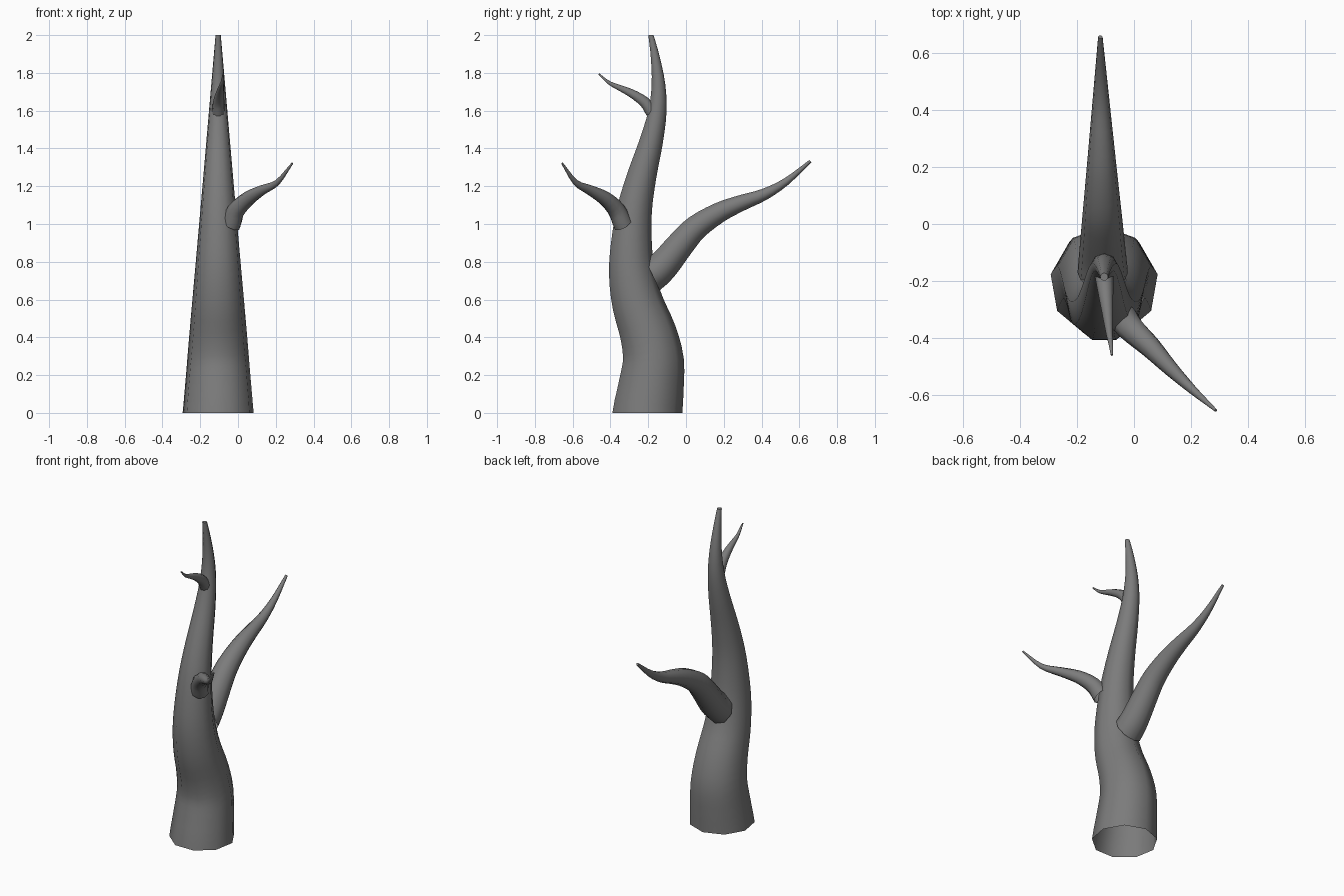
import bpy, bmesh, math
from mathutils import Vector

cube = bpy.data.objects.get("Cube")
if cube:
    bpy.data.objects.remove(cube, do_unlink=True)

bark = bpy.data.materials.new("grey bark")
bark.use_nodes = True
GREY = (0.2, 0.2, 0.2, 1)
bark.diffuse_color = GREY
bark.node_tree.nodes["Principled BSDF"].inputs["Base Color"].default_value = GREY
bark.node_tree.nodes["Principled BSDF"].inputs["Roughness"].default_value = 0.8

SIDES = 9


def smooth_path(points, steps):
    """Pass a soft curve through the given centre points."""
    p = [Vector(q) for q in points]
    p = [2 * p[0] - p[1]] + p + [2 * p[-1] - p[-2]]
    out = []
    for a, b, c, d in zip(p, p[1:], p[2:], p[3:]):
        for i in range(steps):
            t = i / steps
            out.append(0.5 * (2 * b + (c - a) * t + (2 * a - 5 * b + 4 * c - d) * t ** 2
                              + (3 * b - a - 3 * c + d) * t ** 3))
    return out + [p[-2]]


def tapered_limb(name, points, r_base, r_tip, axis, first, last=None, steps=3):
    """Sweep a tapering ring along a path; the base stays open."""
    path = smooth_path(points, steps)
    bm = bmesh.new()
    rings = []
    start, span = path[0][axis], path[-1][axis] - path[0][axis]
    for i, c in enumerate(path):
        t = path[min(i + 1, len(path) - 1)] - path[max(i - 1, 0)]
        if i == 0:
            t = Vector(first)
        elif last and i == len(path) - 1:
            t = Vector(last)
        t.normalize()
        u = (Vector((1, 0, 0)) - t * t.x).normalized()
        v = t.cross(u)
        r = r_base + (r_tip - r_base) * (c[axis] - start) / span
        angles = [math.pi / 2 + math.tau * k / SIDES for k in range(SIDES)]
        rings.append([bm.verts.new(c + r * (u * math.cos(a) + v * math.sin(a))) for a in angles])
    for lo, hi in zip(rings, rings[1:]):
        for k in range(SIDES):
            n = (k + 1) % SIDES
            bm.faces.new((lo[k], lo[n], hi[n], hi[k]))
    bm.faces.new(rings[-1])
    mesh = bpy.data.meshes.new(name)
    bm.to_mesh(mesh)
    bm.free()
    mesh.materials.append(bark)
    obj = bpy.data.objects.new(name, mesh)
    bpy.context.collection.objects.link(obj)
    bpy.ops.object.select_all(action="DESELECT")
    obj.select_set(True)
    bpy.context.view_layer.objects.active = obj
    bpy.ops.object.shade_smooth_by_angle(angle=math.radians(50))
    return obj


# Trunk: S-shaped, leaning only front to back
trunk_line = [(-0.21, 0), (-0.19, 0.14), (-0.178, 0.28), (-0.205, 0.42), (-0.26, 0.58),
              (-0.29, 0.74), (-0.292, 0.9), (-0.275, 1.08), (-0.235, 1.26), (-0.185, 1.44),
              (-0.152, 1.6), (-0.147, 1.74), (-0.163, 1.88), (-0.186, 2.0)]
tapered_limb("trunk", [(-0.105, y, z) for y, z in trunk_line],
             0.191, 0.014, 2, (0, 0, 1), (0, 0, 1))

# Large branch reaching backwards
back_line = [(-0.178, 0.73), (-0.115, 0.79), (-0.025, 0.9), (0.055, 0.985), (0.177, 1.063),
             (0.294, 1.113), (0.415, 1.158), (0.53, 1.225), (0.658, 1.333)]
tapered_limb("back_branch", [(-0.11 - 0.01 * (y + 0.178), y, z) for y, z in back_line],
             0.09, 0.008, 1, (0, 0.9, 0.42))

# Middle branch reaching to the front left
tapered_limb("front_left_branch",
             [(-0.035, -0.335, 1.0), (-0.008, -0.37, 1.075), (0.055, -0.43, 1.135),
              (0.13, -0.51, 1.18), (0.208, -0.585, 1.22), (0.288, -0.656, 1.322)],
             0.053, 0.005, 1, (0.45, -0.45, 0.77))

# Small branch near the top, reaching forwards
tapered_limb("upper_front_branch",
             [(-0.105, -0.182, 1.592), (-0.102, -0.22, 1.645), (-0.095, -0.294, 1.694),
              (-0.087, -0.384, 1.735), (-0.082, -0.42, 1.757), (-0.078, -0.461, 1.794)],
             0.034, 0.004, 1, (0, -0.6, 0.8))
